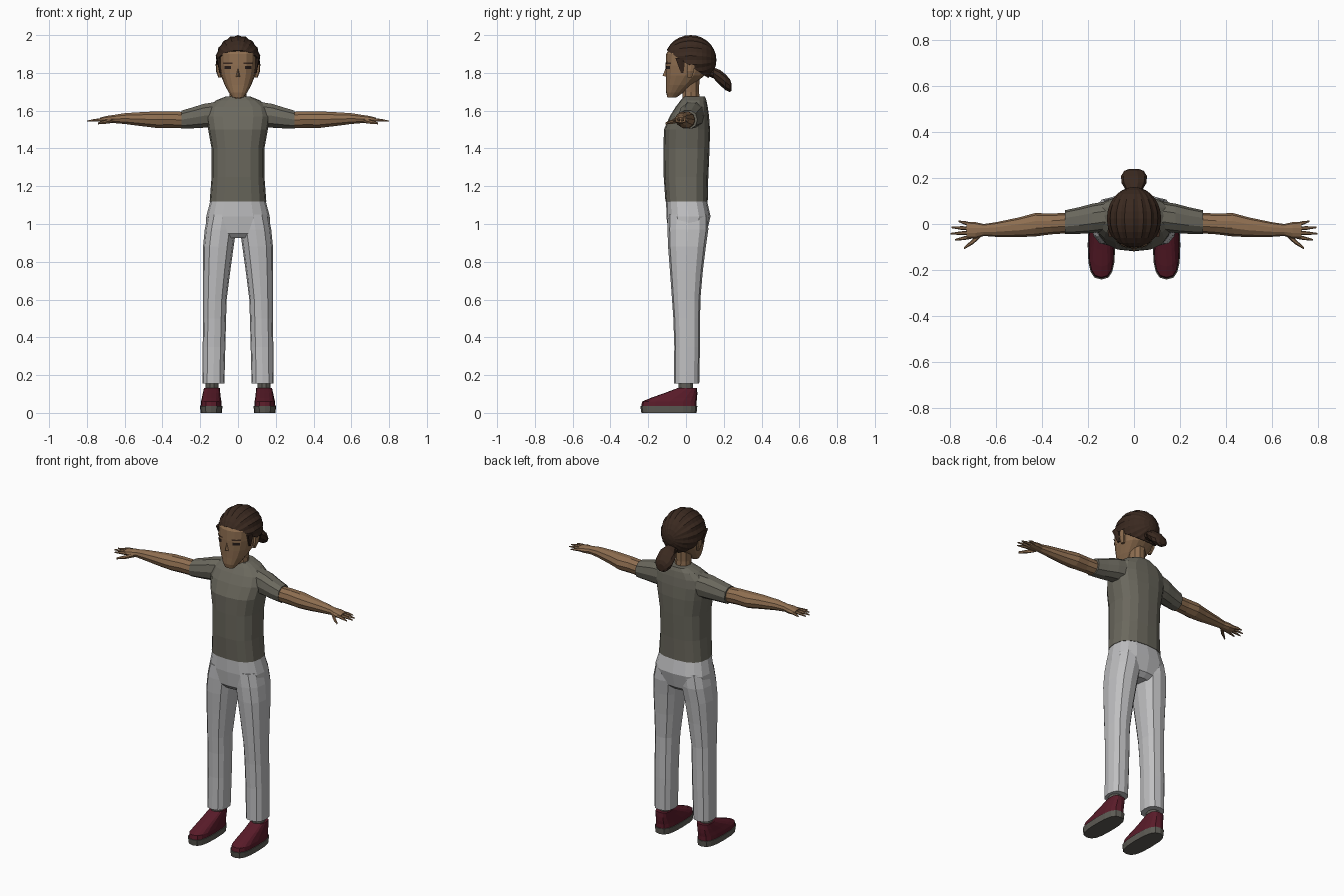
import bpy, bmesh, math
from mathutils import Vector


def material(name, rgb):
    m = bpy.data.materials.new(name)
    m.diffuse_color = (*rgb, 1)
    return m


SKIN = material("tan_skin", (0.27, 0.155, 0.08))
HAIR = material("dark_brown_hair", (0.042, 0.022, 0.014))
SHIRT = material("olive_grey_shirt", (0.145, 0.138, 0.11))
CLOTH = material("light_grey_cloth", (0.52, 0.52, 0.53))
SHOE = material("maroon_shoe", (0.1, 0.011, 0.022))
SOLE = material("dark_grey_sole", (0.11, 0.105, 0.09))
EYE = material("dark_eye", (0.02, 0.012, 0.01))


def finish(bm, name, mat):
    bmesh.ops.recalc_face_normals(bm, faces=bm.faces)
    mesh = bpy.data.meshes.new(name)
    bm.to_mesh(mesh)
    bm.free()
    mesh.materials.append(mat)
    ob = bpy.data.objects.new(name, mesh)
    bpy.context.collection.objects.link(ob)
    return ob


def loft(name, mat, axis, rings, n=12, power=2.3, side=1):
    """Skin rings of (position on axis, centre a, centre b, radius a, radius b)."""
    bm = bmesh.new()
    loops = []
    for t, ca, cb, ra, rb in rings:
        loop = []
        for i in range(n):
            c, s = math.cos(2 * math.pi * i / n), math.sin(2 * math.pi * i / n)
            a = ca + ra * math.copysign(abs(c) ** (2 / power), c)
            b = cb + rb * math.copysign(abs(s) ** (2 / power), s)
            x, y, z = {"x": (t, a, b), "y": (a, t, b), "z": (a, b, t)}[axis]
            loop.append(bm.verts.new((x * side, y, z)))
        loops.append(loop)
    for p, q in zip(loops, loops[1:]):
        for i in range(n):
            j = (i + 1) % n
            bm.faces.new((p[i], p[j], q[j], q[i]))
    bm.faces.new(loops[0])
    bm.faces.new(loops[-1])
    return finish(bm, name, mat)


# Shirt body and neck
loft("shirt_body", SHIRT, "z", [
    (1.12, 0, .003, .15, .112), (1.25, 0, .0, .14, .118),
    (1.40, 0, .003, .14, .122), (1.50, 0, .005, .158, .122),
    (1.57, 0, .018, .17, .104), (1.62, 0, .03, .16, .085),
    (1.655, 0, .04, .115, .068), (1.675, 0, .045, .065, .055)], n=16, power=2.6)
loft("neck", SKIN, "z", [(1.62, 0, .03, .05, .05), (1.70, 0, .025, .044, .046),
                         (1.80, 0, .02, .05, .055)], n=10, power=2)

# Head, tapering to the chin
head = loft("head", SKIN, "z", [
    (1.67, 0, -.075, .03, .024), (1.695, 0, -.06, .048, .045),
    (1.735, 0, -.035, .07, .07), (1.785, 0, -.005, .09, .102),
    (1.84, 0, .01, .1, .118), (1.90, 0, .015, .102, .12),
    (1.95, 0, .02, .08, .095)], n=16, power=2.4)

# Nose wedge
bm = bmesh.new()
v = [bm.verts.new(p) for p in ((0, -.10, 1.845), (-.02, -.09, 1.775),
                               (.02, -.09, 1.775), (0, -.124, 1.785))]
for f in ((0, 1, 3), (0, 3, 2), (1, 2, 3), (0, 2, 1)):
    bm.faces.new([v[i] for i in f])
finish(bm, "nose", SKIN)


def face_plate(name, mat, x, z, w, h):
    """Thin plate projected on to the front of the head."""
    bm = bmesh.new()
    g = [[bm.verts.new((x + w * (i / 4 - .5), -.3, z + h * (j / 2 - .5)))
          for i in range(5)] for j in range(3)]
    for j in range(2):
        for i in range(4):
            bm.faces.new((g[j][i], g[j][i + 1], g[j + 1][i + 1], g[j + 1][i]))
    ob = finish(bm, name, mat)
    wrap = ob.modifiers.new("wrap", "SHRINKWRAP")
    wrap.target = head
    wrap.wrap_method = "PROJECT"
    wrap.wrap_mode = "ABOVE_SURFACE"
    wrap.use_project_y = True
    wrap.offset = .004


# Combed-back hair: ridged ellipsoid with poles front and back, cut at the hairline
bm = bmesh.new()
bmesh.ops.create_uvsphere(bm, u_segments=36, v_segments=14, radius=1)
for vert in bm.verts:
    x, y, z = vert.co
    k = round(math.atan2(y, x) / (2 * math.pi / 36))
    r = 1.0 if k % 2 else .955
    vert.co = (x * r * .12, .024 + z * .137, 1.868 + y * r * .132)
a, b = Vector((0, -.11, 1.925)), Vector((0, .13, 1.765))
d = b - a
cut = bmesh.ops.bisect_plane(bm, geom=bm.verts[:] + bm.edges[:] + bm.faces[:],
                             plane_co=a, plane_no=(0, -d.z, d.y), clear_inner=True)
edges = [e for e in cut["geom_cut"] if isinstance(e, bmesh.types.BMEdge)]
bmesh.ops.holes_fill(bm, edges=edges, sides=0)
finish(bm, "hair", HAIR)

# Ponytail
loft("ponytail", HAIR, "y", [
    (.10, 0, 1.825, .045, .035), (.145, 0, 1.80, .034, .03),
    (.18, 0, 1.775, .055, .043), (.21, 0, 1.75, .056, .044),
    (.232, 0, 1.733, .042, .036), (.24, 0, 1.725, .02, .022)], n=10, power=2)

# Trouser hips
loft("trouser_hips", CLOTH, "z", [
    (.925, 0, .005, .08, .075), (.95, 0, .008, .17, .10),
    (1.04, 0, .013, .168, .117), (1.125, 0, .003, .146, .108)], n=16, power=2.6)

for s, tag in ((1, "left"), (-1, "right")):
    # Face details and sideburn
    face_plate(tag + "_eye", EYE, s * .052, 1.828, .034, .017)
    face_plate(tag + "_brow", HAIR, s * .052, 1.851, .046, .008)
    loft(tag + "_ear", SKIN, "z", [(1.775, .096, .02, .008, .012), (1.81, .105, .024, .012, .02),
                                   (1.845, .106, .028, .012, .022)], n=6, side=s)
    loft(tag + "_sideburn", HAIR, "z", [(1.80, .093, -.02, .006, .008),
                                        (1.88, .103, -.03, .012, .03)], n=6, side=s)

    # Sleeve and arm
    loft(tag + "_sleeve", SHIRT, "x", [
        (.11, .035, 1.58, .065, .07), (.18, .025, 1.573, .064, .066),
        (.24, .015, 1.562, .058, .058), (.30, .008, 1.552, .052, .05)], n=10, side=s)
    loft(tag + "_arm", SKIN, "x", [
        (.27, .006, 1.55, .045, .045), (.36, .0, 1.553, .045, .046),
        (.43, -.003, 1.552, .051, .046), (.50, -.014, 1.555, .043, .04),
        (.60, -.024, 1.558, .032, .03), (.655, -.026, 1.556, .026, .023),
        (.69, -.028, 1.553, .036, .021), (.73, -.028, 1.55, .036, .014)],
        n=10, power=2, side=s)

    # Fingers fan outward from the palm
    for i, tip in enumerate((.765, .795, .80, .78)):
        y = -.002 - i * .018
        y2 = .012 - i * .027
        loft(f"{tag}_finger_{i + 1}", SKIN, "x", [
            (.71, y, 1.551, .009, .009), ((.71 + tip) / 2, (y + y2) / 2, 1.55, .008, .008),
            (tip, y2, 1.545, .003, .003)], n=6, power=2, side=s)
    loft(tag + "_thumb", SKIN, "x", [
        (.665, -.042, 1.55, .013, .014), (.70, -.075, 1.54, .012, .011),
        (.74, -.105, 1.533, .005, .006)], n=6, power=2, side=s)

    # Trouser leg
    loft(tag + "_trouser_leg", CLOTH, "z", [
        (.155, .13, .003, .058, .067), (.35, .127, .006, .06, .068),
        (.50, .124, .004, .061, .071), (.60, .122, .001, .062, .075),
        (.75, .113, .002, .072, .087), (.88, .104, .005, .081, .1),
        (.97, .093, .01, .083, .108), (1.05, .08, .01, .08, .106)],
        n=12, power=2.5, side=s)

    # Sock, shoe and sole
    loft(tag + "_sock", SOLE, "z", [(.10, .138, 0, .036, .04), (.18, .136, -.002, .034, .04)],
         n=10, power=2, side=s)
    loft(tag + "_shoe", SHOE, "z", [
        (.03, .142, -.091, .056, .147), (.06, .142, -.088, .054, .144),
        (.08, .141, -.063, .05, .122), (.105, .14, -.027, .046, .087),
        (.133, .138, .009, .042, .049)], n=16, power=2.8, side=s)
    loft(tag + "_sole", SOLE, "z", [
        (0, .142, -.09, .056, .146), (.036, .142, -.091, .06, .151)],
        n=16, power=2.8, side=s)
